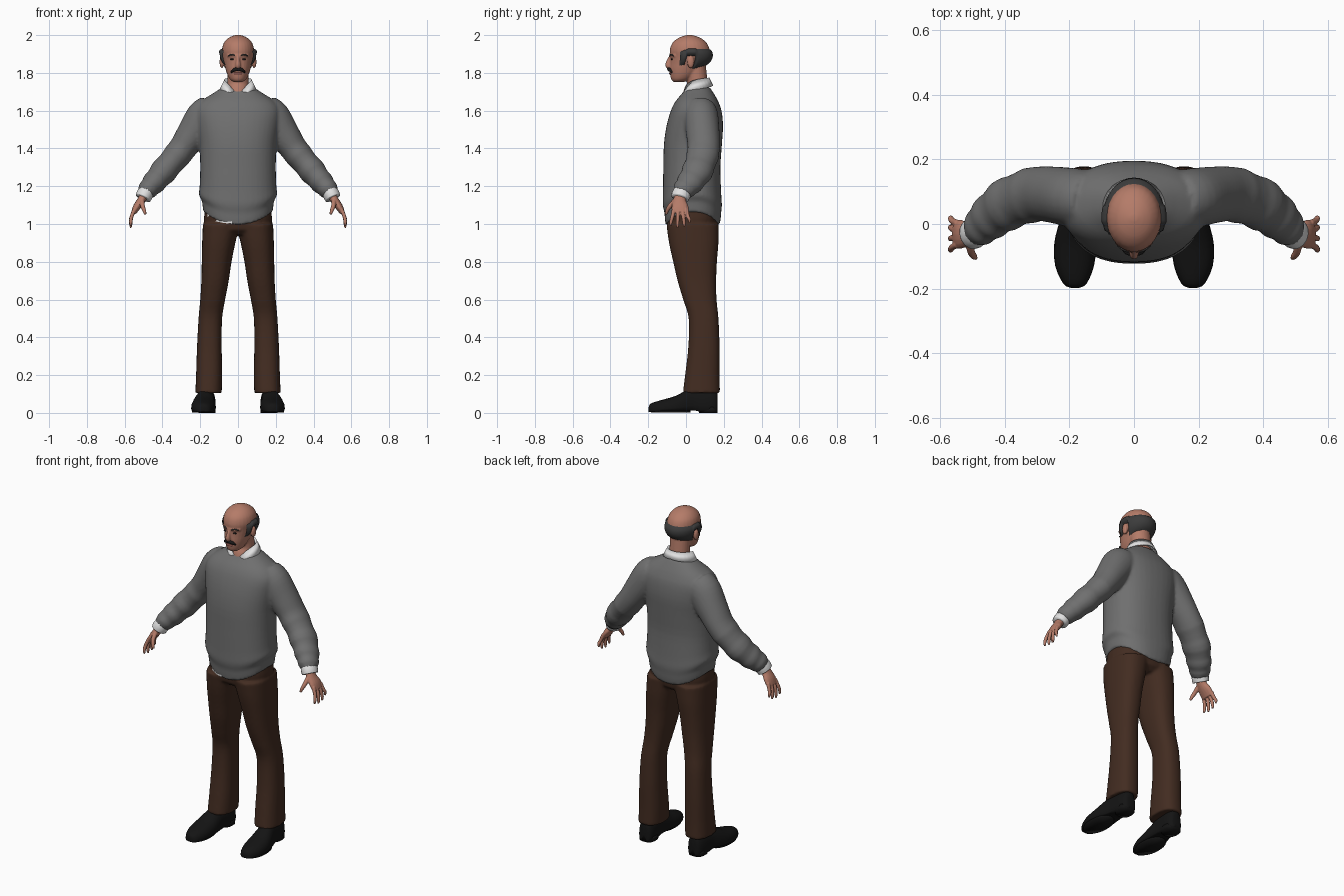
import bpy, bmesh
from math import sin, cos, pi, sqrt, radians, copysign
from mathutils import Vector

if "Cube" in bpy.data.objects:
    bpy.data.objects.remove(bpy.data.objects["Cube"])


def material(name, r, g, b):
    m = bpy.data.materials.new(name)
    m.use_nodes = True
    m.diffuse_color = (r, g, b, 1)
    node = m.node_tree.nodes["Principled BSDF"]
    node.inputs["Base Color"].default_value = (r, g, b, 1)
    node.inputs["Roughness"].default_value = 0.8
    return m


SKIN = material("skin", 0.46, 0.2, 0.14)
WOOL = material("grey wool", 0.16, 0.16, 0.16)
BROWN = material("brown cloth", 0.055, 0.025, 0.015)
BLACK = material("black leather", 0.007, 0.007, 0.007)
WHITE = material("white cotton", 0.75, 0.75, 0.75)
HAIR = material("dark grey hair", 0.045, 0.045, 0.045)
DARK = material("near black hair", 0.012, 0.011, 0.011)
LIP = material("lip", 0.3, 0.1, 0.08)


def smooth(rows, steps=4):
    """Catmull-Rom interpolation of rows of numbers."""
    out, last = [], len(rows) - 1
    for i in range(last):
        quad = zip(rows[max(i - 1, 0)], rows[i], rows[i + 1], rows[min(i + 2, last)])
        quad = list(quad)
        for s in range(steps):
            t = s / steps
            out.append([b + t / 2 * (c - a + t * (2 * a - 5 * b + 4 * c - d + t * (3 * (b - c) + d - a)))
                        for a, b, c, d in quad])
    return out + [list(rows[-1])]


def oval(cx, cy, z, rx, ry, p=2.0, n=28):
    """Level superellipse ring."""
    ring = []
    for i in range(n):
        c, s = cos(2 * pi * i / n), sin(2 * pi * i / n)
        ring.append(Vector((cx + rx * copysign(abs(c) ** (2 / p), c),
                            cy + ry * copysign(abs(s) ** (2 / p), s), z)))
    return ring


def tube(rows, n=16, steps=4, ripple=0.0):
    """Rings along a path of x, y, z, radius, depth radius."""
    rows = smooth(rows, steps)
    pts = [Vector(r[:3]) for r in rows]
    rings = []
    for i, (p, r) in enumerate(zip(pts, rows)):
        t = (pts[min(i + 1, len(pts) - 1)] - pts[max(i - 1, 0)]).normalized()
        v = (Vector((0, 1, 0)) - t * t.y).normalized()
        u = t.cross(v)
        k = 1 + ripple * sin(i * 1.6) * (i > len(pts) * 0.4)
        rings.append([p + k * (u * r[3] * cos(a) + v * r[4] * sin(a))
                      for a in (2 * pi * j / n for j in range(n))])
    return rings


def make(name, parts, mat, voxel=0, closed=True, relax=3):
    """Skin lists of rings; a voxel size fuses the parts into one surface."""
    bm = bmesh.new()
    for rings in parts:
        vs = [[bm.verts.new(p) for p in ring] for ring in rings]
        n = len(vs[0])
        for lo, hi in zip(vs, vs[1:]):
            for j in range(n if closed else n - 1):
                k = (j + 1) % n
                bm.faces.new((lo[j], lo[k], hi[k], hi[j]))
        if closed:
            for end in (vs[0], vs[-1]):
                mid = bm.verts.new(sum((v.co for v in end), Vector()) / n)
                for j in range(n):
                    bm.faces.new((end[j], end[(j + 1) % n], mid))
    bmesh.ops.recalc_face_normals(bm, faces=bm.faces)
    for f in bm.faces:
        f.smooth = True
    mesh = bpy.data.meshes.new(name)
    bm.to_mesh(mesh)
    bm.free()
    mesh.materials.append(mat)
    ob = bpy.data.objects.new(name, mesh)
    bpy.context.collection.objects.link(ob)
    if voxel:
        fuse = ob.modifiers.new("fuse", "REMESH")
        fuse.mode, fuse.voxel_size, fuse.use_smooth_shade = "VOXEL", voxel, True
        ease = ob.modifiers.new("ease", "SMOOTH")
        ease.factor, ease.iterations = 0.5, relax
    return ob


def flip(rings, side):
    return [[Vector((p.x * side, p.y, p.z)) for p in ring] for ring in rings]


def ball(x, y, z, rx, ry, rz):
    return [oval(x, y, z - rz * cos(a), rx * sin(a), ry * sin(a), n=14)
            for a in (pi * (i + 0.3) / 8.6 for i in range(9))]


SIDES = ((1, "left"), (-1, "right"))

# Sweater: height, front, back, half width, then sleeves
body = []
for z, front, back, w in smooth([
        (1.065, -.108, .178, .184), (1.1, -.112, .184, .188), (1.125, -.114, .186, .192),
        (1.155, -.123, .19, .207), (1.2, -.122, .186, .203), (1.3, -.12, .182, .2),
        (1.42, -.117, .19, .204), (1.52, -.103, .196, .218), (1.6, -.08, .188, .225),
        (1.65, -.055, .17, .195), (1.69, -.022, .148, .135), (1.725, .005, .125, .08)], 3):
    ring = oval(0, (front + back) / 2, z, w, (back - front) / 2, 2.3, 40)
    for i, p in enumerate(ring):
        p.z -= .07 * sin(2 * pi * i / 40) ** 2 * min(1, max(0, (1.27 - z) / .15))
    body.append(ring)
sleeve = tube([(.14, .075, 1.59, .095, .088), (.18, .08, 1.56, .099, .092),
               (.245, .09, 1.47, .084, .088), (.305, .092, 1.385, .072, .084),
               (.385, .065, 1.29, .07, .082), (.44, .025, 1.225, .062, .072),
               (.475, -.008, 1.185, .053, .06), (.492, -.022, 1.16, .045, .05)], 24, 4, .045)
make("sweater", [body, flip(sleeve, 1), flip(sleeve, -1)], WOOL, .009)

# Trousers: height, inner, outer, front, back
leg = [oval((i + o) / 2, (f + b) / 2, z, (o - i) / 2, (b - f) / 2, 2.4) for z, i, o, f, b in smooth([
    (.105, .086, .226, -.017, .18), (.2, .084, .222, -.005, .178), (.35, .086, .217, .012, .178),
    (.5, .084, .209, .014, .172), (.6, .068, .2, -.015, .162), (.7, .049, .194, -.045, .16),
    (.8, .034, .192, -.068, .164), (.9, .014, .19, -.09, .172), (1.0, -.01, .186, -.104, .173)])]
hips = [oval(0, .035, z, w, d, 2.4) for z, w, d in
        ((.945, .12, .1), (.97, .178, .13), (1.03, .181, .139), (1.1, .172, .135))]
make("trousers", [hips, flip(leg, 1), flip(leg, -1)], BROWN, .009)

# Shirt edge showing below the sweater at the front
arc = [radians(210 + 5 * i) for i in range(11)]
make("shirt_hem", [[[Vector((.187 * cos(a), .035 + .146 * sin(a), z - .035 * sin(a) ** 2)) for a in arc]
                    for z in (1.035, 1.09)]], WHITE, closed=False)

# Shoes: depth, half width, height
for side, word in SIDES:
    shoe = []
    for y, w, h, cx in smooth([(-.198, .012, .03, .183), (-.185, .036, .05, .183),
                               (-.13, .06, .068, .184), (-.06, .065, .088, .182),
                               (0, .057, .118, .176), (.05, .049, .132, .17),
                               (.12, .047, .132, .165), (.158, .038, .12, .163), (.168, .02, .1, .163)], 3):
        ring = []
        for p in oval(cx, 0, y, w, 1, 2.3, 20):
            low = .012 if -.14 < y < .07 else .006
            z = h * .3 + p.y * h * (.7 if p.y > 0 else .5)
            ring.append(Vector((p.x, y, max(low, z))))
        shoe.append(ring)
    heel = [oval(.164, .118, z, .046, .05, 2.6) for z in (0, .03)]
    sole = [oval(.184, -.08, z, .06, .105, 2.2) for z in (.002, .02)]
    make(word + "_shoe", [flip(r, side) for r in (shoe, heel, sole)], BLACK)

# Shirt cuffs and hands
for side, word in SIDES:
    cuff = tube([(.483, -.015, 1.175, .042, .048), (.494, -.026, 1.155, .044, .05),
                 (.503, -.032, 1.137, .042, .048)])
    make(word + "_cuff", [flip(cuff, side)], WHITE)
    hand = [tube([(.49, -.025, 1.165, .024, .03), (.512, -.034, 1.125, .022, .034),
                  (.536, -.032, 1.09, .02, .045), (.552, -.03, 1.06, .014, .043)]),
            tube([(.508, -.055, 1.125, .013, .014), (.505, -.085, 1.095, .012, .012),
                  (.496, -.1, 1.07, .01, .01), (.49, -.106, 1.05, .006, .006)])]
    for base, tip, end in ((-.064, -.08, .99), (-.042, -.045, .98), (-.02, -.01, .985), (.002, .018, 1.005)):
        hand.append(tube([(.547, base, 1.08, .011, .011), (.563, (base + tip) / 2, 1.04, .01, .01),
                          (.568, tip, end + .02, .009, .009), (.566, tip, end, .005, .005)], 10))
    make(word + "_hand", [flip(r, side) for r in hand], SKIN, .0035, relax=2)

# Head: height, front, back, half width
HEAD = smooth([(1.752, -.066, -.01, .024), (1.765, -.078, .025, .042), (1.79, -.084, .06, .056),
               (1.82, -.087, .09, .066), (1.85, -.085, .115, .074), (1.885, -.084, .126, .081),
               (1.92, -.086, .126, .085), (1.955, -.074, .112, .077), (1.98, -.048, .085, .057),
               (1.994, -.018, .055, .033), (2.001, .01, .028, .01)])


def head_at(z):
    for lo, hi in zip(HEAD, HEAD[1:]):
        if lo[0] <= z <= hi[0]:
            t = (z - lo[0]) / (hi[0] - lo[0])
            _, f, b, w = [p + (q - p) * t for p, q in zip(lo, hi)]
            return (f + b) / 2, (b - f) / 2, w


def face_y(x, z):
    cy, d, w = head_at(z)
    return cy - d * sqrt(1 - (x / w) ** 2)


skull = [oval(0, (f + b) / 2, z, w, (b - f) / 2) for z, f, b, w in HEAD]
neck = tube([(0, .052, 1.66, .07, .074), (0, .053, 1.7, .064, .066),
             (0, .06, 1.75, .057, .054), (0, .05, 1.84, .058, .055)], 24)
nose = tube([(0, -.08, 1.89, .008, .008), (0, -.09, 1.865, .01, .012),
             (0, -.096, 1.842, .014, .014), (0, -.09, 1.828, .014, .012)], 12)
brow = tube([(x, face_y(x, 1.892) + .003, 1.892, .008, .008) for x in (-.055, -.03, 0, .03, .055)], 10)
ears = [ball(s * .086, .025, 1.858, .012, .019, .034) for s in (1, -1)]
make("head", [skull, neck, nose, brow] + ears, SKIN, .005, relax=2)

# Hair band around the back, cut away over the ears, with sideburns
columns = []
for deg in range(-118, 119, 4):
    far = abs(deg)
    low = 1.822 + .012 * cos(radians(deg * 2)) if far < 72 else (1.885 if far < 100 else 1.835)
    top = 1.93 - max(0, far - 95) * .0006
    a = radians(90 + deg)
    col = []
    for i, grow in enumerate((-.006, .006, .012, .015, .016, .014, .01, -.004)):
        z = low + (top - low) * i / 7
        cy, d, w = head_at(z)
        if far > 112:
            grow *= .5
        col.append(Vector(((w + grow) * cos(a), cy + (d + grow) * sin(a), z)))
    columns.append(col)
make("hair", [columns], HAIR, closed=False)

# Face details
make("moustache", [tube([(x, face_y(x, z) - .004, z, r, r) for x, z, r in (
    (-.036, 1.803, .004), (-.022, 1.815, .009), (0, 1.82, .009),
    (.022, 1.815, .009), (.036, 1.803, .004))], 10)], DARK)
make("lips", [tube([(x, face_y(x, 1.797), 1.797, .006, .005) for x in (-.02, 0, .02)], 8)], LIP)
for side, word in SIDES:
    x = .031 * side
    make(word + "_eye", [ball(x, face_y(x, 1.872), 1.872, .011, .005, .005)], DARK)
    make(word + "_eyebrow", [tube([(side * u, face_y(u, z) - .003, z, .004, .004) for u, z in (
        (.016, 1.891), (.033, 1.897), (.05, 1.891))], 8)], HAIR)

# Folded shirt collar, open at the front with two points
inner, fold, outer = [], [], []
for deg, top, low, spread in smooth([(16, 1.7, 1.69, .002), (32, 1.722, 1.674, .018), (48, 1.74, 1.68, .022),
                                     (75, 1.757, 1.705, .024), (120, 1.768, 1.72, .02), (180, 1.772, 1.732, .018)]):
    a = radians(deg)
    for rows, r, z in ((inner, -.006, top - .03), (fold, 0, top), (outer, spread, low)):
        rows.append(Vector(((.072 + r) * sin(a), .055 - (.068 + r) * cos(a), z)))


def whole(half):
    return half + [Vector((-p.x, p.y, p.z)) for p in reversed(half[:-1])]


collar = make("collar", [[whole(r) for r in (inner, fold, outer)]], WHITE, closed=False)
thick = collar.modifiers.new("cloth", "SOLIDIFY")
thick.thickness, thick.offset = .006, 0
